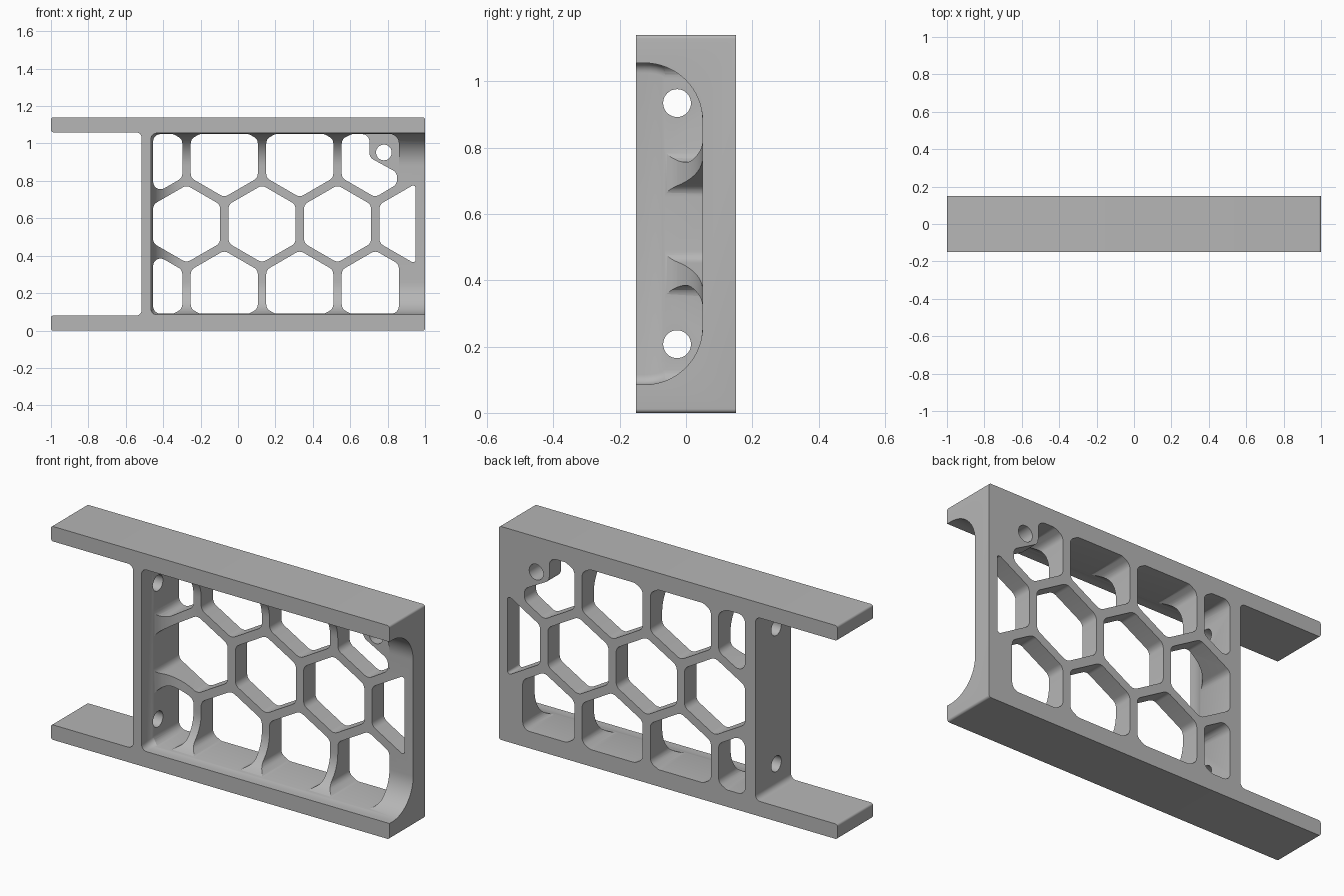
import bpy
import bmesh
from math import sin, cos, pi, tan, radians
from mathutils import Vector

cube = bpy.data.objects.get("Cube")
if cube:
    bpy.data.objects.remove(cube, do_unlink=True)

grey = bpy.data.materials.new("plain grey")
grey.use_nodes = True
grey.diffuse_color = (0.47, 0.47, 0.47, 1)
grey.node_tree.nodes["Principled BSDF"].inputs["Base Color"].default_value = (0.47, 0.47, 0.47, 1)


def rounded(pts, radii, steps=6):
    """Round each corner of a 2D polygon with a tangent arc."""
    if not isinstance(radii, (list, tuple)):
        radii = [radii] * len(pts)
    out = []
    for i, (p, r) in enumerate(zip(pts, radii)):
        p = Vector(p)
        a = Vector(pts[i - 1]) - p
        b = Vector(pts[(i + 1) % len(pts)]) - p
        if r == 0:
            out.append(p)
            continue
        half = a.angle(b) / 2
        t = min(r / tan(half), 0.47 * a.length, 0.47 * b.length)
        r = t * tan(half)
        a.normalize()
        b.normalize()
        centre = p + (a + b).normalized() * (r / sin(half))
        start, end = p + a * t - centre, p + b * t - centre
        sweep = start.angle_signed(end)
        for k in range(steps + 1):
            ang = -sweep * k / steps
            out.append(centre + Vector((start.x * cos(ang) - start.y * sin(ang),
                                        start.x * sin(ang) + start.y * cos(ang))))
    return out


def clip(pts, axis, limit, sign):
    """Keep the side of a polygon where sign * coordinate <= sign * limit."""
    out = []
    for i, q in enumerate(pts):
        p = pts[i - 1]
        dp, dq = sign * (p[axis] - limit), sign * (q[axis] - limit)
        if dp * dq < 0:
            out.append(Vector(p).lerp(Vector(q), dp / (dp - dq)))
        if dq <= 0:
            out.append(Vector(q))
    return out


def loft(bm, rings):
    """Skin a closed solid through rings of 3D points."""
    loops = [[bm.verts.new(p) for p in ring] for ring in rings]
    n = len(loops[0])
    for lo, hi in zip(loops, loops[1:]):
        for i in range(n):
            j = (i + 1) % n
            bm.faces.new((lo[i], lo[j], hi[j], hi[i]))
    bm.faces.new(loops[0][::-1])
    bm.faces.new(loops[-1])


def prism(bm, pts, y0, y1):
    loft(bm, [[(p[0], y, p[1]) for p in pts] for y in (y0, y1)])


def circle(u, v, r, n=32):
    return [(u + r * cos(2 * pi * k / n), v + r * sin(2 * pi * k / n)) for k in range(n)]


def finish(bm, name):
    bmesh.ops.recalc_face_normals(bm, faces=bm.faces[:])
    mesh = bpy.data.meshes.new(name)
    bm.to_mesh(mesh)
    bm.free()
    obj = bpy.data.objects.new(name, mesh)
    bpy.context.collection.objects.link(obj)
    mesh.materials.append(grey)
    return obj


# Frame: two rails joined by the block, rails overhang to one side
E, W = 0.012, 0.03
outline = [(-1, 0), (1, 0), (1, 1.14), (-1, 1.14),
           (-1, 1.06), (-0.515, 1.06), (-0.515, 0.08), (-1, 0.08)]
bm = bmesh.new()
prism(bm, rounded(outline, [E, E, E, E, E, W, W, E]), -0.15, 0.15)
frame = finish(bm, "honeycomb_frame")

# Front pocket with a large fillet where its walls meet the back panel
R = 0.175
levels = [(-0.2, 0)] + [(-0.125 + R * sin(k * pi / 32), R * (1 - cos(k * pi / 32)))
                        for k in range(17)]
rings = []
for y, d in levels:
    box = [(-0.465 + d, 0.085 + d), (1.2, 0.085 + d), (1.2, 1.055 - d), (-0.465 + d, 1.055 - d)]
    rings.append([(p[0], y, p[1]) for p in rounded(box, [0.03, 0, 0, 0.03])])
bm = bmesh.new()
loft(bm, rings)
pocket = finish(bm, "pocket_cutter")

# Flat seat in front of the corner boss
bm = bmesh.new()
prism(bm, rounded([(0.66, 0.8), (0.86, 0.8), (0.86, 1.051), (0.66, 1.051)],
                  [0, 0, 0.05, 0]), -0.2, 0.051)
seat = finish(bm, "boss_seat_cutter")

# Honeycomb openings, clipped to the frame
PITCH, MID, SIZE = 0.4036, 0.57, 0.207
bm = bmesh.new()
for row in (-1, 0, 1):
    for col in range(4):
        cx = (-0.275 if row == 0 else -0.477) + col * PITCH
        cz = MID + row * PITCH * cos(radians(30))
        cell = [(cx + SIZE * sin(k * pi / 3), cz - SIZE * cos(k * pi / 3)) for k in range(6)]
        if row == 1 and col == 3:
            # Opening beside the boss
            left = cx - SIZE * cos(radians(30))
            cell = [(cx, cz - SIZE), (0.85, 0.782), (0.85, 0.845), (0.703, 0.925),
                    (0.703, 1.08), (left + 0.1, cz + SIZE * 0.75),
                    (left, cz + SIZE / 2), (left, cz - SIZE / 2)]
        cell = clip(cell, 0, -0.454, -1)
        cell = clip(cell, 0, 0.95 if row == 0 else 0.86, 1)
        cell = clip(cell, 1, 0.09, -1)
        cell = clip(cell, 1, 1.05, 1)
        prism(bm, rounded(cell, 0.04), -0.25, 0.25)
cells = finish(bm, "cell_cutter")

# Bolt holes: one through the boss, two through the end wall
bm = bmesh.new()
prism(bm, circle(0.78, 0.952, 0.042), -0.2, 0.2)
for z in (0.207, 0.934):
    loft(bm, [[(x, y, v) for y, v in circle(-0.027, z, 0.042)] for x in (-0.6, -0.3)])
bolts = finish(bm, "bolt_cutter")

# Cut everything out of the frame
bpy.ops.object.select_all(action="DESELECT")
bpy.context.view_layer.objects.active = frame
frame.select_set(True)
for cutter in (pocket, seat, cells, bolts):
    cutter.hide_render = True
    mod = frame.modifiers.new(cutter.name, "BOOLEAN")
    mod.operation = "DIFFERENCE"
    mod.solver = "EXACT"
    mod.object = cutter
    bpy.ops.object.modifier_apply(modifier=mod.name)
    bpy.data.objects.remove(cutter, do_unlink=True)

bpy.ops.object.shade_smooth_by_angle(angle=radians(25))
